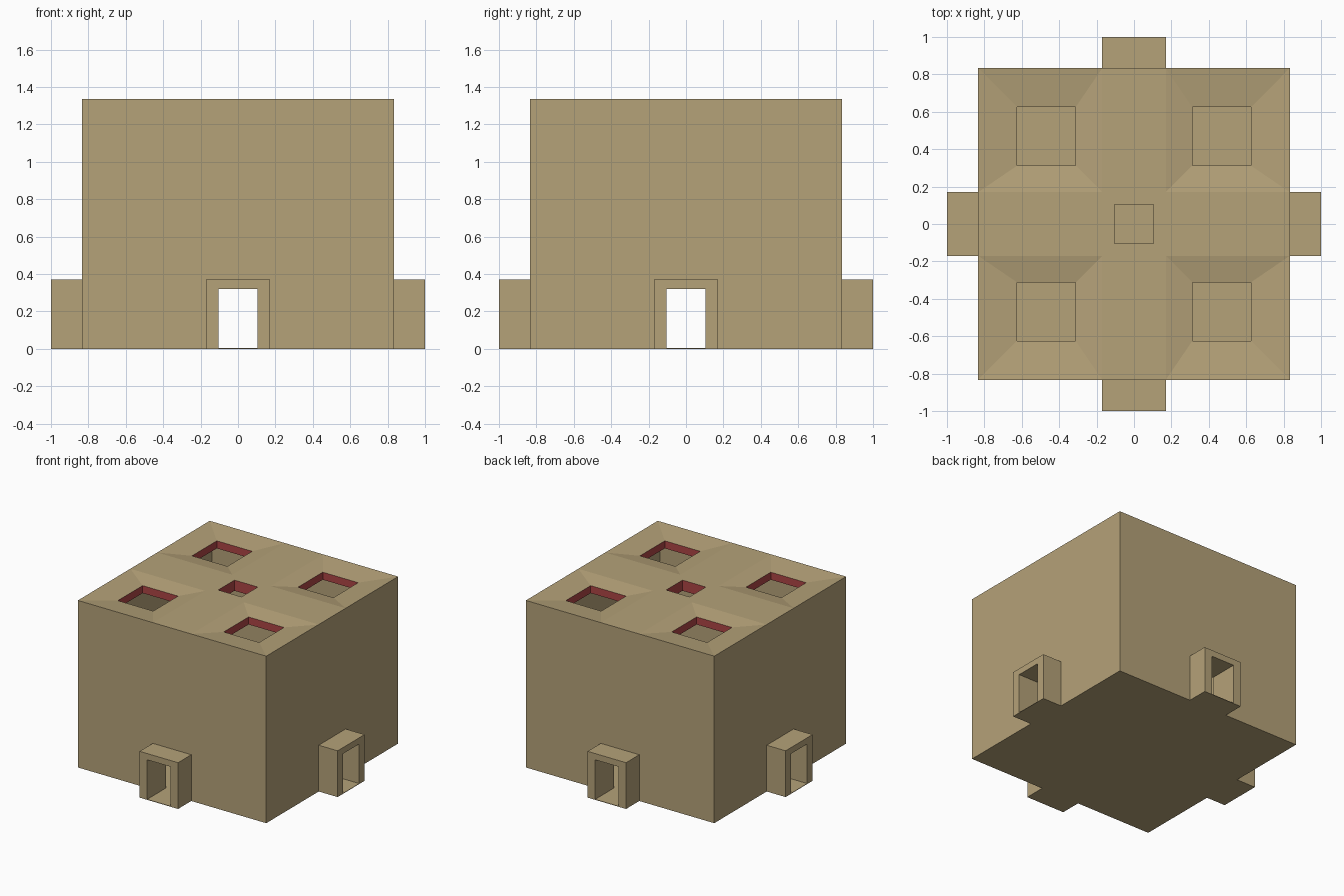
import bpy, bmesh, math
from mathutils import Vector, Matrix

if "Cube" in bpy.data.objects:
    bpy.data.objects.remove(bpy.data.objects["Cube"])

H, CEIL = 1.335, 1.25        # roof top, ceiling
OUT, INN = 0.833, 0.765      # outer and inner wall faces
PW, PH = 0.17, 0.37          # porch half width, height
DW, DH = 0.103, 0.32         # door half width, height
W0, W1, WZ = 0.312, 0.625, H - 0.025   # light well limits and rim height
C = 0.103                    # centre well half width
FL = 0.004                   # floor slab thickness


def material(name, rgb):
    m = bpy.data.materials.new(name)
    m.diffuse_color = (*rgb, 1)
    m.use_nodes = True
    m.node_tree.nodes["Principled BSDF"].inputs["Base Color"].default_value = m.diffuse_color
    return m


TAN = material("sandstone", (0.46, 0.36, 0.19))
RED = material("red_lining", (0.42, 0.06, 0.06))


def quad(bm, pts, normal):
    """Add a polygon, wound to face the given direction."""
    pts = [Vector(p) for p in pts]
    if (pts[1] - pts[0]).cross(pts[2] - pts[0]).dot(Vector(normal)) < 0:
        pts.reverse()
    bm.faces.new([bm.verts.new(p) for p in pts])


def finish(bm, name, mat, turns=1):
    """Optionally repeat the mesh around z, weld it and make the object."""
    base = bm.faces[:] + bm.edges[:] + bm.verts[:]
    for i in range(1, turns):
        new = bmesh.ops.duplicate(bm, geom=base)["geom"]
        bmesh.ops.rotate(bm, verts=[v for v in new if isinstance(v, bmesh.types.BMVert)],
                         matrix=Matrix.Rotation(i * math.tau / turns, 3, 'Z'))
    bmesh.ops.remove_doubles(bm, verts=bm.verts, dist=1e-4)
    me = bpy.data.meshes.new(name)
    bm.to_mesh(me)
    bm.free()
    me.materials.append(mat)
    ob = bpy.data.objects.new(name, me)
    bpy.context.collection.objects.link(ob)
    return ob


def panel_with_door(bm, y, half, w, h, top, normal):
    """Upright panel at y with a door-shaped gap at the bottom."""
    def rect(x0, x1, z0, z1):
        quad(bm, [(x0, y, z0), (x1, y, z0), (x1, y, z1), (x0, y, z1)], normal)
    rect(-half, -w, 0, h)
    rect(w, half, 0, h)
    rect(-half, -w, h, top)
    rect(w, half, h, top)
    rect(-w, w, h, top)


# Outer and inner wall faces
bm = bmesh.new()
panel_with_door(bm, -OUT, OUT, PW, PH, H, (0, -1, 0))
panel_with_door(bm, -INN, INN, DW, DH, CEIL, (0, 1, 0))
finish(bm, "walls", TAN, 4)

# Four door porches with through passages
for i, side in enumerate(("front", "right", "back", "left")):
    bm = bmesh.new()
    panel_with_door(bm, -1, PW, DW, DH, PH, (0, -1, 0))
    for s in (-1, 1):
        for x, y1, z, n in ((PW, -OUT, PH, s), (DW, -INN, DH, -s)):
            quad(bm, [(s * x, -1, 0), (s * x, y1, 0), (s * x, y1, z), (s * x, -1, z)], (n, 0, 0))
    for x, y1, z, n in ((PW, -OUT, PH, 1), (DW, -INN, DH, -1)):
        quad(bm, [(-x, -1, z), (x, -1, z), (x, y1, z), (-x, y1, z)], (0, 0, n))
    porch = finish(bm, side + "_porch", TAN)
    porch.rotation_euler.z = i * math.pi / 2


def square(a, b, z):
    return [(a, a, z), (b, a, z), (b, b, z), (a, b, z)]


def ring(bm, outer, inner, n):
    for i in range(4):
        j = (i + 1) % 4
        quad(bm, [outer[i], outer[j], inner[j], inner[i]], n)


# Roof with four shallow sloped hollows, and flat ceiling below
for name, edge, z, zw, n in (("roof", OUT, H, WZ, (0, 0, 1)),
                             ("ceiling", INN, CEIL, CEIL, (0, 0, -1))):
    bm = bmesh.new()
    ring(bm, square(PW, edge, z), square(W0, W1, zw), n)
    quad(bm, [(-PW, PW, z), (PW, PW, z), (PW, edge, z), (-PW, edge, z)], n)
    quad(bm, [(-PW, PW, z), (PW, PW, z), (C, C, z), (-C, C, z)], n)
    finish(bm, name, TAN, 4)


# Red linings of the light wells
def lining(bm, a, b, top):
    mid = Vector(((a + b) / 2, (a + b) / 2, 0))
    lo, hi = square(a, b, CEIL), square(a, b, top)
    for i in range(4):
        j = (i + 1) % 4
        face_mid = (Vector(lo[i]) + Vector(lo[j])) / 2
        d = mid - face_mid
        quad(bm, [lo[i], lo[j], hi[j], hi[i]], (d.x, d.y, 0))


bm = bmesh.new()
lining(bm, W0, W1, WZ)
finish(bm, "corner_light_wells", RED, 4)
bm = bmesh.new()
lining(bm, -C, C, H)
finish(bm, "centre_light_well", RED)

# Thin floor slab following the plan with porches
quarter = [(-PW, -OUT), (-PW, -1), (PW, -1), (PW, -OUT), (OUT, -OUT)]
plan = []
for i in range(4):
    m = Matrix.Rotation(i * math.pi / 2, 2)
    plan += [m @ Vector(p) for p in quarter]
bm = bmesh.new()
quad_pts = [bm.verts.new((p.x, p.y, 0)) for p in plan]
base = bm.faces.new(quad_pts)
top = bmesh.ops.extrude_face_region(bm, geom=[base], use_keep_orig=True)["geom"]
bmesh.ops.translate(bm, vec=(0, 0, FL), verts=[v for v in top if isinstance(v, bmesh.types.BMVert)])
bmesh.ops.recalc_face_normals(bm, faces=bm.faces)
finish(bm, "floor", TAN)
